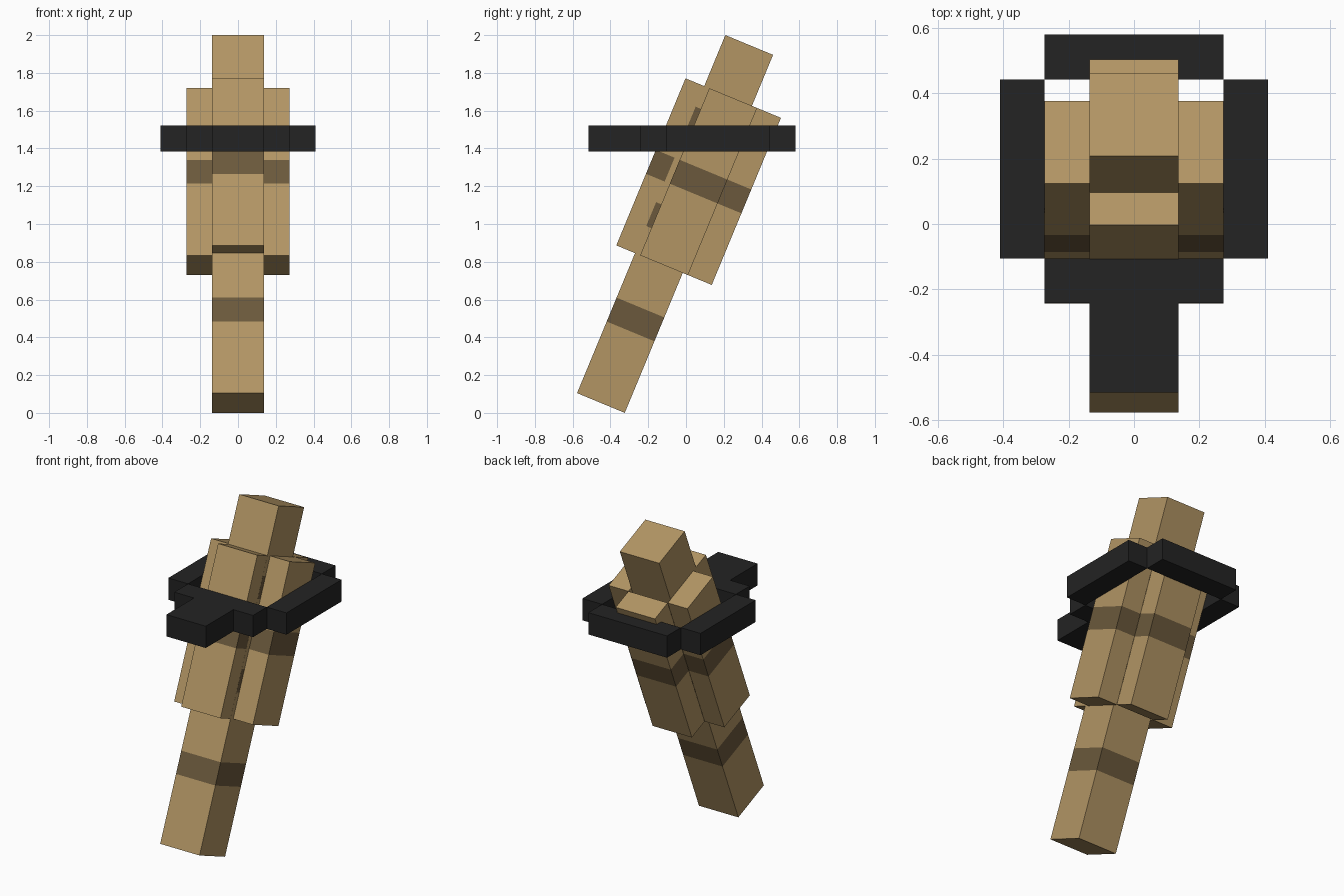
import bpy
import bmesh
import math
from mathutils import Matrix, Vector

if "Cube" in bpy.data.objects:
    bpy.data.objects.remove(bpy.data.objects["Cube"], do_unlink=True)

U = 0.13677                                      # one block unit
TILT = Matrix.Rotation(math.radians(-22.5), 4, 'X')   # top leans to the back


def material(name, srgb):
    col = [((c / 255 + 0.055) / 1.055) ** 2.4 for c in srgb] + [1.0]
    m = bpy.data.materials.new(name)
    m.use_nodes = True
    m.diffuse_color = col
    m.node_tree.nodes["Principled BSDF"].inputs["Base Color"].default_value = col
    return m


TAN = material("tan wood", (178, 149, 100))
BROWN = material("brown band", (107, 89, 60))
BLACK = material("black guard", (35, 35, 35))


def box(name, lo, hi, mats, bands=(), matrix=Matrix()):
    """Box between two corners; bands are (low, high) heights in the second material."""
    lo, hi = Vector(lo), Vector(hi)
    bm = bmesh.new()
    bmesh.ops.create_cube(bm, size=1)
    bmesh.ops.scale(bm, vec=hi - lo, verts=bm.verts)
    bmesh.ops.translate(bm, vec=(lo + hi) / 2, verts=bm.verts)
    for z in [z for band in bands for z in band]:
        bmesh.ops.bisect_plane(bm, geom=bm.verts[:] + bm.edges[:] + bm.faces[:],
                               plane_co=(0, 0, z), plane_no=(0, 0, 1))
    for f in bm.faces:
        h = f.calc_center_median().z
        f.material_index = int(any(a < h < b for a, b in bands))
    bm.transform(matrix)
    me = bpy.data.meshes.new(name)
    bm.to_mesh(me)
    bm.free()
    for m in mats:
        me.materials.append(m)
    ob = bpy.data.objects.new(name, me)
    bpy.context.collection.objects.link(ob)
    return ob


WOOD = (TAN, BROWN)

# Long square shaft with a band every four units
S0, P0 = -0.124, -0.573
shaft_bands = [(S0 + k * U, S0 + (k + 1) * U) for k in (3, 7, 11)]
box("shaft", (-U, P0, S0), (U, P0 + 2 * U, S0 + 15 * U), WOOD, shaft_bands, TILT)

# Four sleeve blocks around the shaft, each with one band
B0, F = 0.678, -0.5435
B1 = B0 + 7 * U
sleeve_band = [(B0 + 3 * U, B0 + 4 * U)]
W = U - 0.0004                                   # just inside the shaft sides
box("front_block", (-W, F - U, B0), (W, F, B1), WOOD, sleeve_band, TILT)
box("back_block", (-W, F + 2 * U, B0), (W, F + 3 * U, B1), WOOD, sleeve_band, TILT)
for side, x in (("left", U), ("right", -2 * U)):
    box(side + "_block", (x, F, B0), (x + U, F + 2 * U, B1), WOOD, sleeve_band, TILT)

# Level black ring with a front tab
Z0, Z1, Y0 = 1.384, 1.384 + U, -0.105
Y1 = Y0 + 4 * U
box("ring_front", (-2 * U, Y0 - U, Z0), (2 * U, Y0, Z1), (BLACK,))
box("ring_back", (-2 * U, Y1, Z0), (2 * U, Y1 + U, Z1), (BLACK,))
box("ring_tab", (-U, Y0 - 3 * U, Z0), (U, Y0 - U, Z1), (BLACK,))
for side, x in (("left", 2 * U), ("right", -3 * U)):
    box("ring_" + side, (x, Y0, Z0), (x + U, Y1, Z1), (BLACK,))
